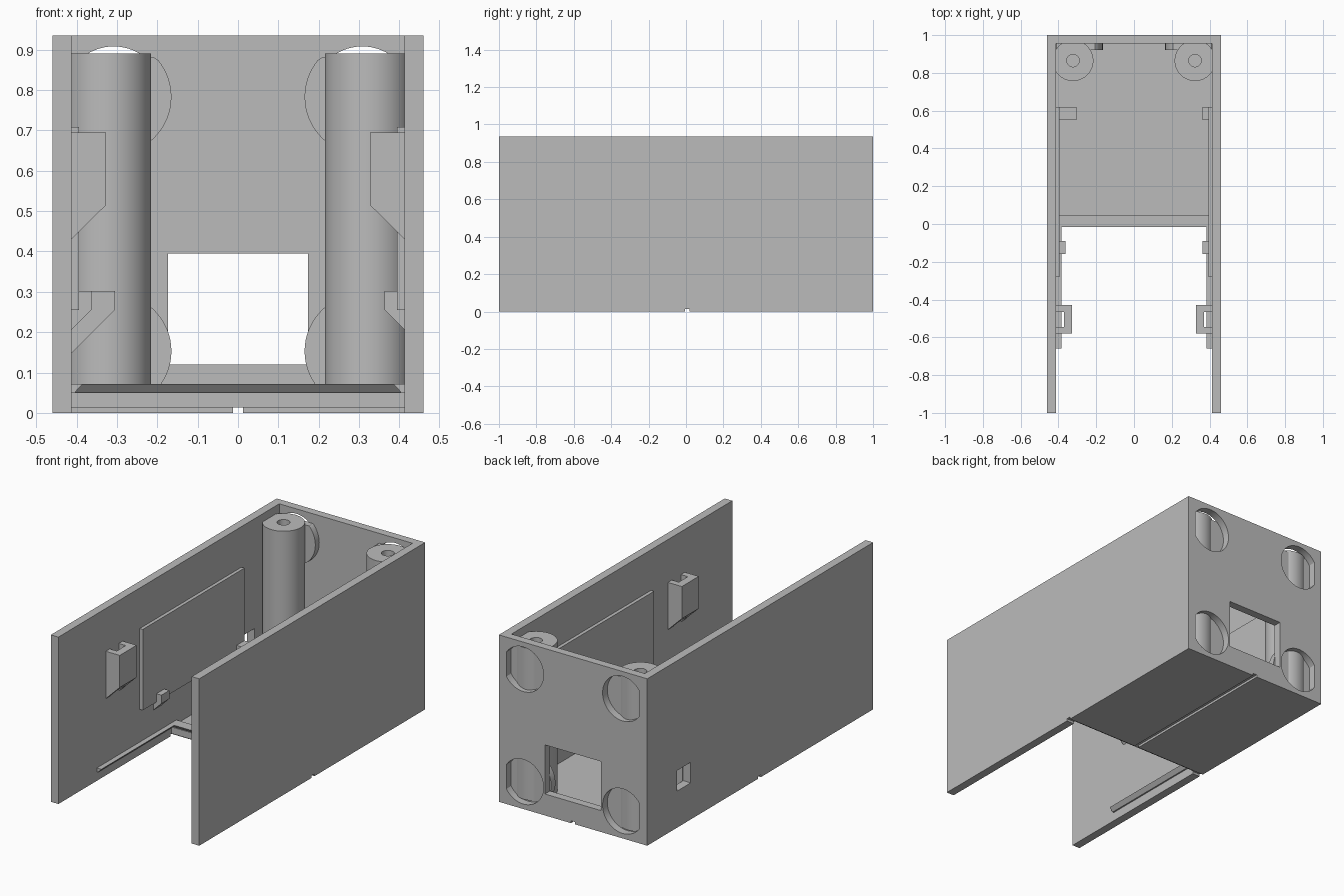
import bpy, bmesh, math
from mathutils import Vector

cube = bpy.data.objects.get("Cube")
if cube:
    bpy.data.objects.remove(cube, do_unlink=True)

grey = bpy.data.materials.new("plain grey")
grey.use_nodes = True
colour = (0.5, 0.5, 0.5, 1)
grey.diffuse_color = colour
grey.node_tree.nodes["Principled BSDF"].inputs["Base Color"].default_value = colour


def prism(name, profile, axis, lo, hi):
    """Extrude a 2D profile along an axis; the other two axes keep their order."""
    bm = bmesh.new()
    verts = []
    for a, b in profile:
        co = [a, b]
        co.insert("xyz".index(axis), lo)
        verts.append(bm.verts.new(co))
    face = bm.faces.new(verts)
    out = bmesh.ops.extrude_face_region(bm, geom=[face])
    shift = Vector([hi - lo if c == axis else 0 for c in "xyz"])
    bmesh.ops.translate(bm, vec=shift,
                        verts=[v for v in out["geom"] if isinstance(v, bmesh.types.BMVert)])
    bmesh.ops.recalc_face_normals(bm, faces=bm.faces)
    mesh = bpy.data.meshes.new(name)
    bm.to_mesh(mesh)
    bm.free()
    mesh.materials.append(grey)
    obj = bpy.data.objects.new(name, mesh)
    bpy.context.collection.objects.link(obj)
    return obj


def box(name, x, y, z):
    return prism(name, [(x[0], y[0]), (x[1], y[0]), (x[1], y[1]), (x[0], y[1])], "z", *z)


def circle(cx, cy, r, n=64):
    return [(cx + r * math.cos(math.tau * i / n), cy + r * math.sin(math.tau * i / n))
            for i in range(n)]


def cut(obj, *cutters):
    for c in cutters:
        c.hide_render = True
        mod = obj.modifiers.new("cut", "BOOLEAN")
        mod.operation = "DIFFERENCE"
        mod.solver = "EXACT"
        mod.object = c
    dg = bpy.context.evaluated_depsgraph_get()
    mesh = bpy.data.meshes.new_from_object(obj.evaluated_get(dg))
    obj.modifiers.clear()
    obj.data = mesh
    for c in cutters:
        bpy.data.objects.remove(c, do_unlink=True)


def smooth(obj):
    bpy.ops.object.select_all(action="DESELECT")
    obj.select_set(True)
    bpy.context.view_layer.objects.active = obj
    bpy.ops.object.shade_smooth_by_angle(angle=math.radians(30))


W, IN, H = 0.46, 0.413, 0.935   # outer half width, inner half width, height


def cross_groove():
    return box("groove_cutter", (-1, 1), (-0.006, 0.02), (-0.1, 0.013))


def long_groove():
    return box("groove_cutter", (-0.013, 0.013), (-0.5, 1.1), (-0.1, 0.013))


# Floor with its grooves and bevelled front lip
floor = box("floor", (-IN, IN), (0, 0.955), (0, 0.05))
cut(floor, cross_groove(), long_groove())
prism("floor_lip", [(0.045, 0.045), (0.005, 0.05), (-0.015, 0.072), (0.045, 0.072)],
      "x", -IN, IN)

# Back wall with port opening and round recesses
BOSS_X, BOSS_Z = 0.308, (0.153, 0.783)
back = box("back_wall", (-IN, IN), (0.955, 1), (0, H))
recesses = [prism("recess_cutter", circle(s * BOSS_X, z, 0.125), "y", 0.9, 1.1)
            for s in (-1, 1) for z in BOSS_Z]
cut(back, box("port_cutter", (-0.174, 0.174), (0.9, 1.1), (0.12, 0.395)),
    long_groove(), *recesses)
smooth(back)

for s, side in ((-1, "right"), (1, "left")):

    def sided(points):
        return [(s * a, b) for a, b in points]

    def span(a, b):
        return sorted((s * a, s * b))

    # Side wall; only the right one has a square opening
    wall = box(side + "_wall", span(IN, W), (-1, 1), (0, H))
    cutters = [cross_groove()]
    if s < 0:
        cutters.append(box("opening_cutter", (-0.5, -0.4), (0.615, 0.735), (0.205, 0.32)))
    cut(wall, *cutters)

    # Dovetail rail along the wall foot
    prism(side + "_rail", sided([(IN, 0.05), (0.405, 0.05), (0.385, 0.072), (IN, 0.072)]),
          "y", -0.66, 0.02)

    # Raised panel on the inner wall
    box(side + "_panel", span(0.394, IN), (-0.28, 0.62), (0.255, 0.708))

    # Slotted hook
    hook = prism(side + "_hook",
                 sided([(IN, 0.43), (0.327, 0.515), (0.327, 0.695), (IN, 0.695)]),
                 "y", -0.58, -0.43)
    cut(hook, box("slot_cutter", span(0.37, 0.45), (-0.545, -0.465), (0.3, 0.8)))

    # Small support brackets; the rear right one is deeper
    for label, reach, y in (("front", 0.363, -0.16),
                            ("rear", 0.305 if s < 0 else 0.363, 0.55)):
        drop = 0.255 - (IN - reach)
        prism(side + "_" + label + "_bracket",
              sided([(IN, drop), (reach, 0.255), (reach, 0.302), (IN, 0.302)]),
              "y", y, y + 0.07)

    # Screw post with blind hole
    post = prism(side + "_screw_post", circle(s * 0.323, 0.865, 0.108), "z", 0.04, 0.89)
    cut(post, prism("hole_cutter", circle(s * 0.323, 0.865, 0.033, 32), "z", 0.5, 1))
    smooth(post)

    # Bosses closing the round recesses
    for z, level in zip(BOSS_Z, ("lower", "upper")):
        outline = [(x, min(h, 0.88)) for x, h in circle(s * BOSS_X, z, 0.143)]
        smooth(prism(side + "_" + level + "_boss", outline, "y", 0.92, 0.958))
